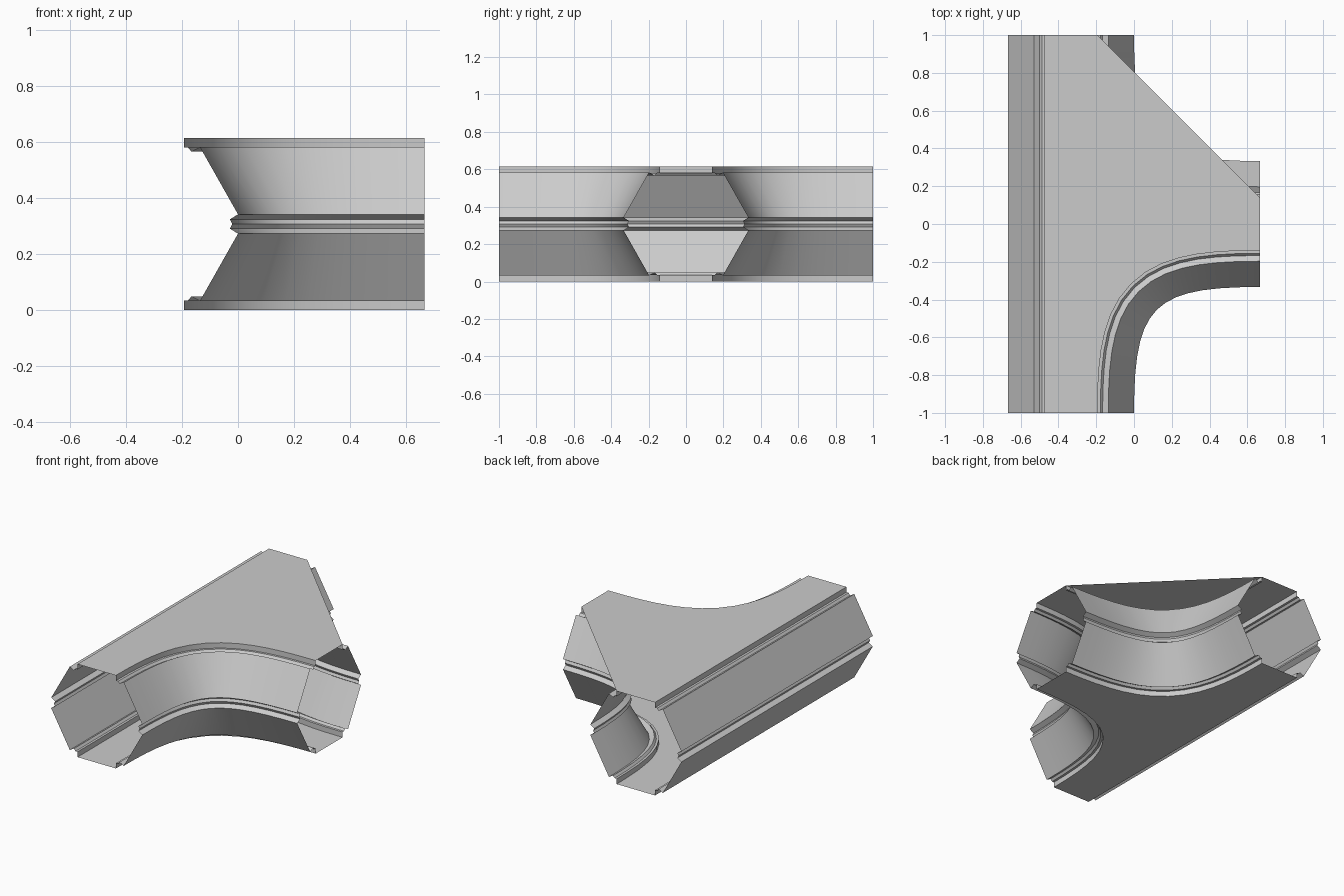
import bpy, bmesh
from mathutils import Vector

if "Cube" in bpy.data.objects:
    bpy.data.objects.remove(bpy.data.objects["Cube"])

HEIGHT = 0.615
HALF = 1 / 3          # half width of the corridor at mid height
SEGMENTS = 14

# Upper half of the wall section: (distance from corridor centre line, z)
upper = [(0.14, HEIGHT), (0.14, 0.58), (0.155, 0.58), (0.167, 0.566),
         (0.197, 0.583), (HALF, 0.342), (0.304, 0.324)]
profile = upper + [(0.313, HEIGHT / 2)] + [(d, HEIGHT - z) for d, z in reversed(upper)]


def bezier_path(a, b, c, d, n):
    """Points with outward directions (right of travel)."""
    a, b, c, d = (Vector(p) for p in (a, b, c, d))
    path = []
    for i in range(n + 1):
        t = i / n
        s = 1 - t
        p = a * s**3 + b * 3 * s * s * t + c * 3 * s * t * t + d * t**3
        v = ((b - a) * s * s + (c - b) * 2 * s * t + (d - c) * t * t).normalized()
        path.append((p, Vector((v.y, -v.x))))
    return path


def place(path, offset, z):
    return [(p + n * (offset - HALF)).to_3d() + Vector((0, 0, z)) for p, n in path]


def finish(bm, name, smooth):
    mesh = bpy.data.meshes.new(name)
    bm.to_mesh(mesh)
    bm.free()
    ob = bpy.data.objects.new(name, mesh)
    bpy.context.collection.objects.link(ob)
    if smooth:
        bpy.ops.object.select_all(action='DESELECT')
        bpy.context.view_layer.objects.active = ob
        ob.select_set(True)
        bpy.ops.object.shade_smooth_by_angle(angle=0.5)


def sweep_wall(path, name):
    bm = bmesh.new()
    rows = [[bm.verts.new(p) for p in place(path, d, z)] for d, z in profile]
    for top, low in zip(rows, rows[1:]):
        for i in range(len(path) - 1):
            bm.faces.new((top[i], low[i], low[i + 1], top[i + 1]))
    finish(bm, name, True)


def slab(paths, z, name, flip):
    bm = bmesh.new()
    pts = [p for path in paths for p in place(path, profile[0][0], z)]
    if flip:
        pts.reverse()
    bm.faces.new([bm.verts.new(p) for p in pts])
    bmesh.ops.triangulate(bm, faces=bm.faces[:])
    bmesh.ops.dissolve_limit(bm, angle_limit=0.01, verts=[], edges=bm.edges[:])
    finish(bm, name, False)


# Plan outline of the junction at its widest, counter-clockwise
W = 2 * HALF
k = 0.85 * W
straight = bezier_path((-W, 1), (-W, 0.33), (-W, -0.33), (-W, -1), 1)
front = bezier_path((0, -1), (0, -1 + k), (W - k, -HALF), (W, -HALF), SEGMENTS)
back = bezier_path((W, HALF), (W - k, HALF), (0, 1 - k), (0, 1), SEGMENTS)

# Grooved walls
sweep_wall(straight, "straight_wall")
sweep_wall(front, "front_curved_wall")
sweep_wall(back, "back_curved_wall")

# Flat floor and ceiling, ends left open
outline = [straight, front, back]
slab(outline, HEIGHT, "ceiling", False)
slab(outline, 0, "floor", True)
